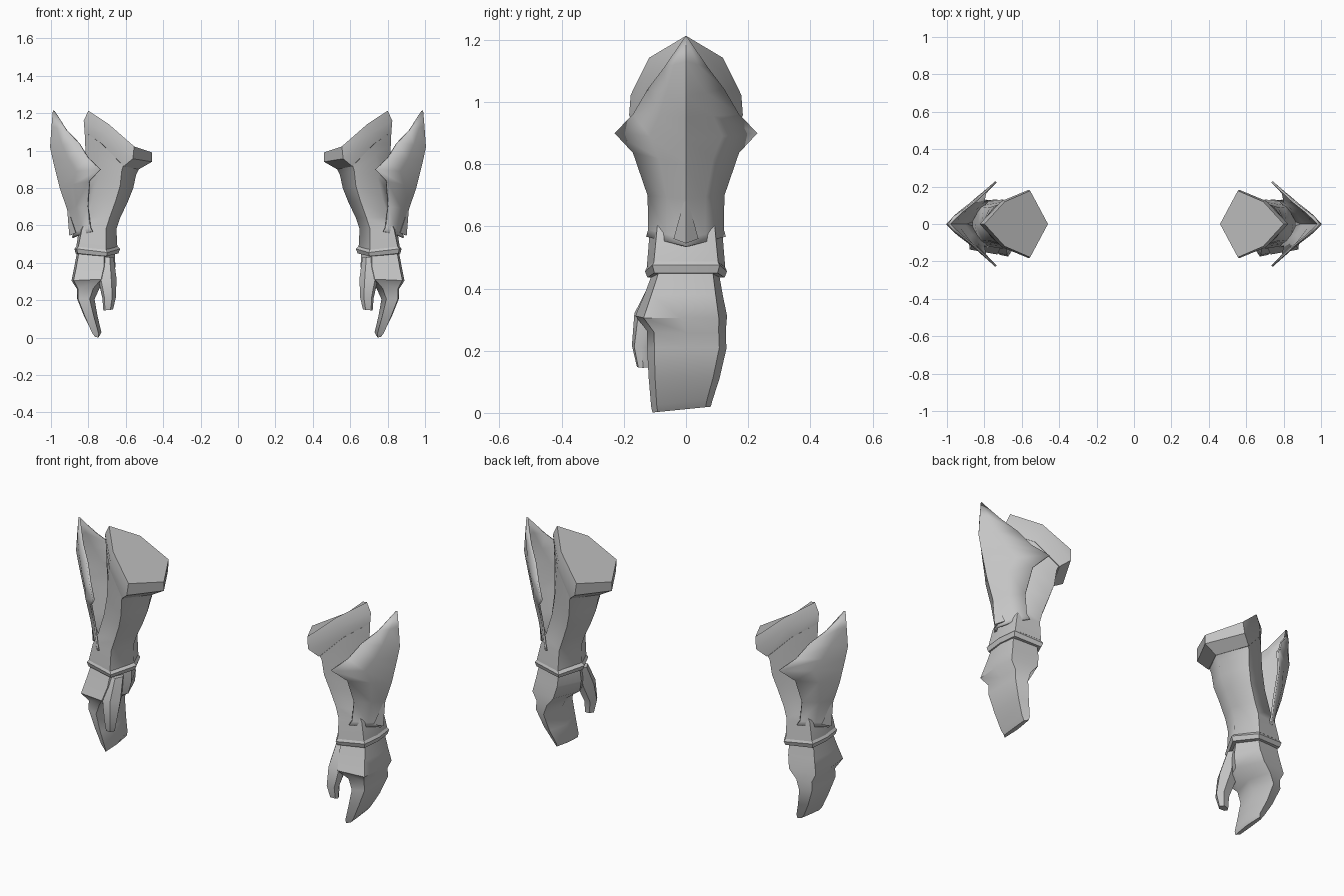
import bpy, bmesh, math

if "Cube" in bpy.data.objects:
    bpy.data.objects.remove(bpy.data.objects["Cube"])

steel = bpy.data.materials.new("grey_steel")
steel.diffuse_color = (0.56, 0.56, 0.56, 1)
steel.use_nodes = True
steel.node_tree.nodes["Principled BSDF"].inputs["Base Color"].default_value = steel.diffuse_color


def finish(name, bm, angle, thickness=0):
    """Turn a bmesh into a shaded object mirrored to the other arm."""
    bmesh.ops.remove_doubles(bm, verts=bm.verts, dist=0.0005)
    bmesh.ops.recalc_face_normals(bm, faces=bm.faces)
    me = bpy.data.meshes.new(name)
    bm.to_mesh(me)
    bm.free()
    me.materials.append(steel)
    ob = bpy.data.objects.new(name, me)
    bpy.context.collection.objects.link(ob)
    bpy.ops.object.select_all(action='DESELECT')
    bpy.context.view_layer.objects.active = ob
    ob.select_set(True)
    bpy.ops.object.shade_smooth_by_angle(angle=math.radians(angle))
    if thickness:
        s = ob.modifiers.new("thickness", 'SOLIDIFY')
        s.thickness, s.offset = thickness, 0
    m = ob.modifiers.new("other_arm", 'MIRROR')
    m.use_axis = (True, False, False)
    return ob


def hexagon(xi, zi, xo, zo, y0, y1, k, dip=0, slope=0):
    """Six-sided section from inner to outer side; k=0 pointed, k=1 flat outer face."""
    b, c = 0.68 + 0.27 * k, 0.67 + 0.15 * k
    mid, half = (y0 + y1) / 2, (y1 - y0) / 2
    shape = [(0, 0, 0), (.28, -1, dip), (b, -c, 0), (1, 0, 0), (b, c, 0), (.28, 1, dip)]
    pts = []
    for t, w, d in shape:
        y = mid + w * half
        pts.append((xi + (xo - xi) * t, y, zi + (zo - zi) * t - d + slope * y))
    return pts


def loft(name, rings, angle):
    bm = bmesh.new()
    rows = [[bm.verts.new(p) for p in r] for r in rings]
    n = len(rows[0])
    for a, b in zip(rows, rows[1:]):
        for i in range(n):
            j = (i + 1) % n
            bm.faces.new((a[i], a[j], b[j], b[i]))
    bm.faces.new(rows[0])
    bm.faces.new(rows[-1])
    return finish(name, bm, angle)


# Slanted rim at the elbow
loft("cuff_rim", [
    hexagon(.46, .99, .80, 1.213, -.178, .178, 0, .03),
    hexagon(.46, .94, .825, 1.16, -.183, .183, 0, .045),
    hexagon(.53, .90, .82, 1.10, -.155, .155, 0, .04),
], 30)

# Forearm sleeve
loft("forearm", [
    hexagon(.53, .90, .82, 1.10, -.153, .153, 0, .03),
    hexagon(.545, .87, .817, 1.03, -.145, .145, .1, .02),
    hexagon(.56, .80, .81, .88, -.137, .137, .25, .01),
    hexagon(.59, .725, .815, .76, -.122, .122, .45),
    hexagon(.63, .64, .832, .645, -.114, .114, .7),
    hexagon(.65, .58, .85, .58, -.117, .117, .9),
    hexagon(.645, .485, .865, .485, -.126, .126, 1, .015),
], 60)

# Wrist band
loft("wrist_band", [
    hexagon(.65, .492, .86, .492, -.122, .122, 1, .015),
    hexagon(.63, .475, .875, .475, -.132, .132, 1, .02),
    hexagon(.64, .45, .868, .45, -.124, .124, 1, .015),
    hexagon(.665, .445, .855, .445, -.10, .10, 1, .01),
], 30)

# Hand with flared back and curled fingers
loft("hand", [
    hexagon(.66, .46, .86, .46, -.104, .104, 1),
    hexagon(.655, .38, .875, .38, -.134, .118, 1),
    hexagon(.67, .315, .89, .305, -.163, .132, 1),
    hexagon(.74, .265, .86, .258, -.125, .128, 1),
    hexagon(.767, .205, .861, .21, -.125, .130, 1),
    hexagon(.75, .11, .823, .115, -.120, .108, 1),
    hexagon(.73, .03, .783, .035, -.112, .085, 1, 0, .1),
    hexagon(.74, .012, .765, .012, -.108, .08, 1, 0, .1),
], 42)

# Thumb
loft("thumb", [
    hexagon(.665, .43, .74, .43, -.11, -.03, .6),
    hexagon(.65, .32, .75, .32, -.166, -.06, .6),
    hexagon(.652, .22, .725, .21, -.174, -.11, .6),
    hexagon(.668, .15, .72, .145, -.158, -.118, .6),
], 50)

# Outer guard: (edge x, edge half width, edge z, ridge x, ridge z) per row
guard = [
    (.985, .000, 1.213, .985, 1.213),
    (.917, .067, 1.11, .992, 1.13),
    (.850, .120, 1.04, 1.00, 1.02),
    (.800, .167, .96, .985, .95),
    (.737, .226, .90, .968, .88),
    (.794, .167, .837, .948, .80),
    (.803, .120, .70, .910, .69),
    (.790, .118, .59, .874, .56),
    (.778, .125, .567, .884, .534),
]
bm = bmesh.new()
rows = []
for i, (ex, ey, ez, cx, cz) in enumerate(guard):
    bulge = 0 if i == 0 else .012
    row = []
    for s in (-1, -.5, 0, .5, 1):
        t = abs(s)
        row.append(bm.verts.new((cx + (ex - cx) * t + (bulge if t == .5 else 0),
                                 ey * s, cz + (ez - cz) * t)))
    rows.append(row)
for a, b in zip(rows, rows[1:]):
    for j in range(4):
        bm.faces.new((a[j], a[j + 1], b[j + 1], b[j]))
bmesh.ops.dissolve_degenerate(bm, edges=bm.edges, dist=0.0005)
finish("arm_guard", bm, 35, .01)

# Small raised spike at the foot of the guard
bm = bmesh.new()
tip, foot, left, right, back = [bm.verts.new(p) for p in (
    (.915, 0, .705), (.902, 0, .545), (.868, -.04, .56), (.868, .04, .56), (.86, 0, .56))]
for f in ((tip, left, foot), (tip, foot, right), (tip, back, left),
          (tip, right, back), (left, back, foot), (foot, back, right)):
    bm.faces.new(f)
finish("guard_spike", bm, 30)
